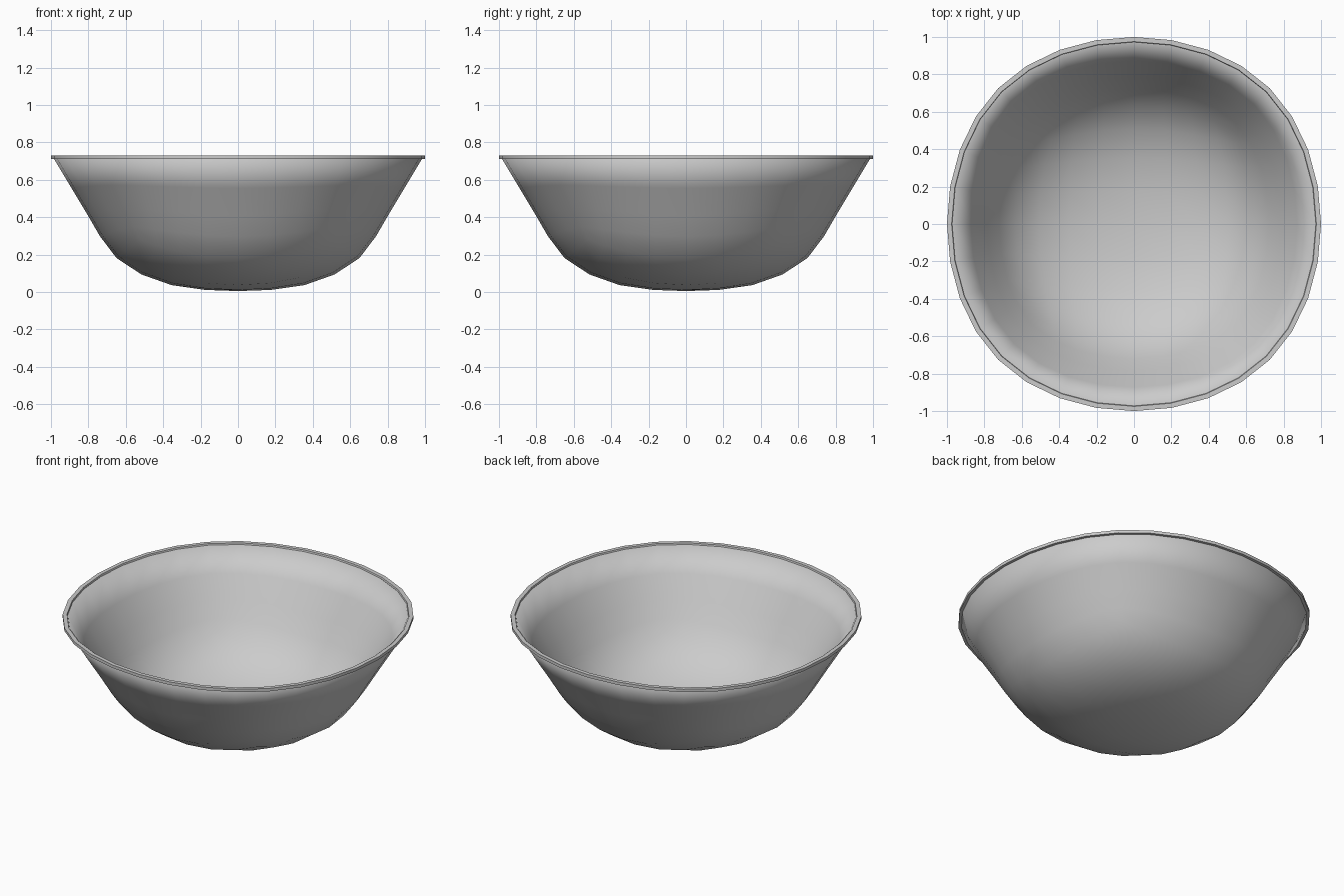
import bpy, bmesh
from math import hypot

if "Cube" in bpy.data.objects:
    bpy.data.objects.remove(bpy.data.objects["Cube"])

# Wall profile on the x axis, floor to rim: (radius, height)
PROFILE = [(0, .005), (.175, .011), (.356, .037), (.517, .094), (.65, .182),
           (.738, .298), (.803, .41), (.89, .555), (.984, .712)]

# Bowl: lower half of a subdivided cube, reshaped to the profile
bpy.ops.mesh.primitive_cube_add(size=2)
bowl = bpy.context.object
bowl.name = "bowl"
sub = bowl.modifiers.new("round", 'SUBSURF')
sub.levels = sub.render_levels = 3
bpy.ops.object.modifier_apply(modifier="round")

bm = bmesh.new()
bm.from_mesh(bowl.data)
bmesh.ops.delete(bm, geom=[v for v in bm.verts if v.co.z > 1e-3], context='VERTS')
ref = sorted((v.co.z, v.co.x) for v in bm.verts if abs(v.co.y) < 1e-3 and v.co.x > -1e-3)


def remap(z):
    """Radial factor and new height for a source height."""
    rows = [(rz, r / max(rx, 1e-6), h) for (rz, rx), (r, h) in zip(ref, PROFILE)]
    rows[0] = (rows[0][0], rows[1][1], rows[0][2])
    for a, b in zip(rows, rows[1:]):
        if z <= b[0] + 1e-6:
            t = max(0, min(1, (z - a[0]) / (b[0] - a[0])))
            return a[1] + t * (b[1] - a[1]), a[2] + t * (b[2] - a[2])
    return rows[-1][1], rows[-1][2]


for v in bm.verts:
    s, h = remap(v.co.z)
    v.co = (v.co.x * s, v.co.y * s, h)

# Rim: small square lip following the open edge
edge = [e for e in bm.edges if e.is_boundary]
loop = [edge[0].verts[0], edge[0].verts[1]]
while len(loop) < len(edge):
    nxt = [e.other_vert(loop[-1]) for e in loop[-1].link_edges if e.is_boundary]
    loop.append(nxt[0] if nxt[0] != loop[-2] else nxt[1])
outline = [(v.co.x, v.co.y) for v in loop]
bm.to_mesh(bowl.data)
bm.free()

rb = bmesh.new()
section = [(1.0, .71), (1.0, .729), (.975, .729), (.970, .71)]
rings = [[rb.verts.new((x / .984 * r, y / .984 * r, z)) for x, y in outline]
         for r, z in section]
n = len(outline)
for a, b in zip(rings, rings[1:] + rings[:1]):
    for i in range(n):
        j = (i + 1) % n
        rb.faces.new((a[i], a[j], b[j], b[i]))
bmesh.ops.recalc_face_normals(rb, faces=rb.faces)
mesh = bpy.data.meshes.new("rim")
rb.to_mesh(mesh)
rb.free()
rim = bpy.data.objects.new("rim", mesh)
bpy.context.collection.objects.link(rim)

# Wall thickness, inward
thick = bowl.modifiers.new("thickness", 'SOLIDIFY')
thick.thickness = .02
thick.offset = -1

# Smooth shading
for ob in (bowl, rim):
    bpy.ops.object.select_all(action='DESELECT')
    ob.select_set(True)
    bpy.context.view_layer.objects.active = ob
    bpy.ops.object.shade_smooth_by_angle(angle=.7)
